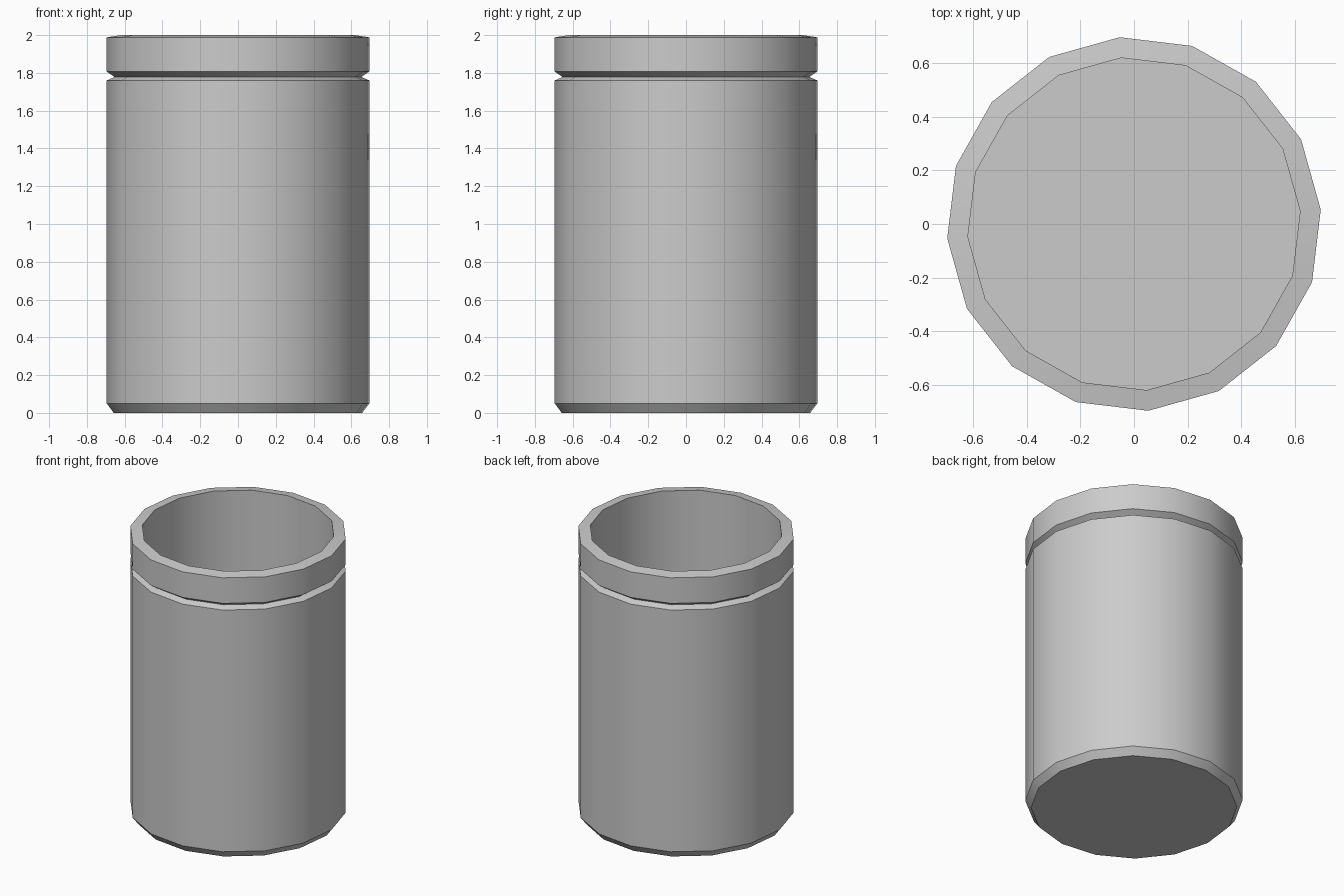
import bpy
import bmesh
from math import cos, sin, tau, radians

SIDES = 16
PHASE = radians(4.4)

cube = bpy.data.objects.get("Cube")
if cube:
    bpy.data.objects.remove(cube, do_unlink=True)

grey = bpy.data.materials.new("plain grey")
grey.use_nodes = True
colour = (0.6, 0.6, 0.6, 1)
grey.diffuse_color = colour
grey.node_tree.nodes["Principled BSDF"].inputs["Base Color"].default_value = colour


def lathe(name, profile):
    """Spin a (radius, height) profile into a closed solid with flat end caps."""
    bm = bmesh.new()
    rings = []
    for r, z in profile:
        angles = [PHASE + tau * i / SIDES for i in range(SIDES)]
        rings.append([bm.verts.new((r * cos(a), r * sin(a), z)) for a in angles])
    for low, high in zip(rings, rings[1:]):
        for i in range(SIDES):
            j = (i + 1) % SIDES
            bm.faces.new((low[i], low[j], high[j], high[i]))
    bm.faces.new(rings[0][::-1])
    bm.faces.new(rings[-1])
    bmesh.ops.recalc_face_normals(bm, faces=bm.faces)
    mesh = bpy.data.meshes.new(name)
    bm.to_mesh(mesh)
    bm.free()
    mesh.materials.append(grey)
    obj = bpy.data.objects.new(name, mesh)
    bpy.context.collection.objects.link(obj)
    return obj


# Open container: chamfered foot, wall, groove, lip, sloped rim, inside wall, floor
container = lathe("container", [
    (0.66, 0), (0.697, 0.05),
    (0.697, 1.76), (0.655, 1.778), (0.697, 1.807),
    (0.697, 1.988), (0.62, 2.0),
    (0.62, 0.06),
])

# Smooth round walls, crisp profile edges
bpy.ops.object.select_all(action="DESELECT")
container.select_set(True)
bpy.context.view_layer.objects.active = container
bpy.ops.object.shade_smooth_by_angle(angle=radians(30))
